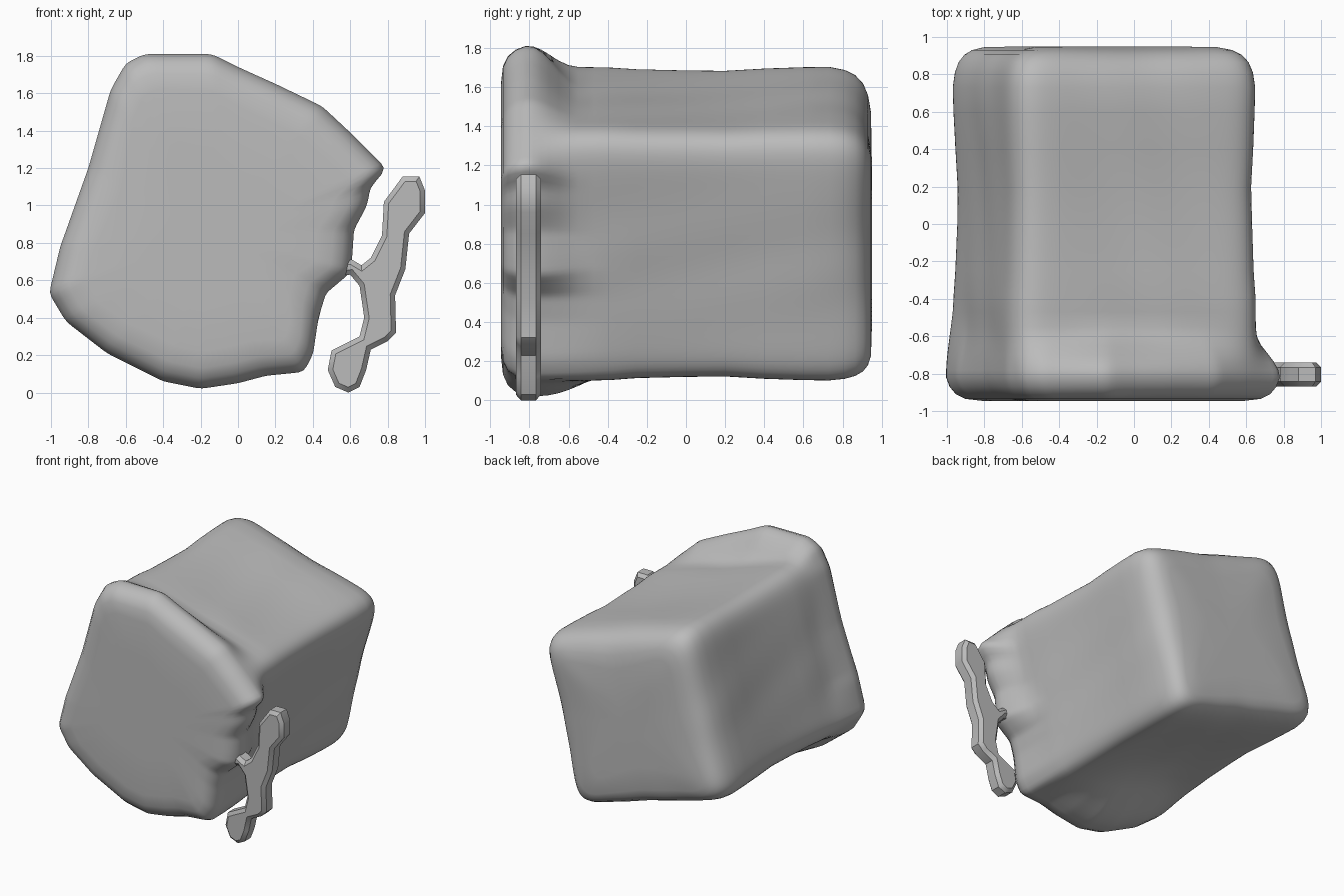
import bpy
import bmesh
import math
from mathutils import Vector
from mathutils.geometry import intersect_line_line_2d

default_cube = bpy.data.objects.get("Cube")
if default_cube:
    bpy.data.objects.remove(default_cube, do_unlink=True)

# One plain clay colour
clay = bpy.data.materials.new("clay_grey")
clay.use_nodes = True
colour = (0.5, 0.5, 0.5, 1)
clay.diffuse_color = colour
clay.node_tree.nodes["Principled BSDF"].inputs["Base Color"].default_value = colour

SEGMENTS = 220
CENTRE = Vector((-0.12, 0.85))

# Front rim outline and tilted square body outline, as (x, z)
front_outline = [(-0.5, 1.81), (-0.14, 1.81), (0, 1.74), (0.2, 1.65), (0.45, 1.53),
                 (0.6, 1.39), (0.8, 1.19), (0.71, 1.11), (0.69, 1.0), (0.62, 0.87),
                 (0.61, 0.72), (0.6, 0.64), (0.47, 0.53), (0.43, 0.4), (0.4, 0.2),
                 (0.35, 0.11), (0.15, 0.09), (0, 0.05), (-0.2, 0.02), (-0.4, 0.06),
                 (-0.7, 0.21), (-0.92, 0.38), (-1.01, 0.53), (-0.95, 0.78),
                 (-0.8, 1.2), (-0.68, 1.62), (-0.6, 1.76)]
body_outline = [(-0.63, 1.74), (0.68, 1.36), (0.34, 0.07), (-1.0, 0.45)]


def polar_radii(outline, smoothing):
    """Distance from the centre to the outline at even angles, softened."""
    points = [Vector(p) for p in outline]
    radii = []
    for i in range(SEGMENTS):
        angle = math.tau * i / SEGMENTS
        far = CENTRE + Vector((math.cos(angle), math.sin(angle))) * 4
        hits = [intersect_line_line_2d(CENTRE, far, points[k - 1], points[k])
                for k in range(len(points))]
        hits = [hit for hit in hits if hit]
        radii.append(max((hit - CENTRE).length for hit in hits) if hits else radii[-1])
    for _ in range(smoothing):
        radii = [(radii[i - 1] + 2 * radii[i] + radii[(i + 1) % SEGMENTS]) / 4
                 for i in range(SEGMENTS)]
    return radii


# Body stations: y, inset
stations = [(-0.945, 0.5), (-0.945, 0.2), (-0.935, 0.11), (-0.91, 0.055), (-0.87, 0.02),
            (-0.82, 0), (-0.78, 0), (-0.74, 0), (-0.7, 0), (-0.65, 0), (-0.6, 0),
            (-0.55, 0), (-0.47, 0), (-0.38, 0), (-0.25, 0.01), (0, 0.02), (0.2, 0.022),
            (0.4, 0.012), (0.6, 0), (0.73, 0), (0.81, 0.015), (0.865, 0.04),
            (0.905, 0.08), (0.93, 0.135), (0.945, 0.22), (0.95, 0.5)]


def body_share(y, angle):
    """How far the rim has faded into the body; slower along the underside."""
    under = max(0, -math.sin(angle))
    start = -0.83 + 0.08 * under + 0.03 * max(0, math.sin(angle))
    end = -0.54 + 0.38 * under
    t = min(1, max(0, (y - start) / (end - start)))
    return t * t * (3 - 2 * t)


def build_body():
    front = polar_radii(front_outline, 1)
    back = polar_radii(body_outline, 18)
    bm = bmesh.new()
    rings = []
    for y, inset in stations:
        ring = []
        for i in range(SEGMENTS):
            angle = math.tau * i / SEGMENTS
            share = body_share(y, angle)
            # the back edge is rounder on top than underneath
            softness = 0.9 + 0.3 * math.sin(angle) if y > 0.5 else 1
            radius = front[i] * (1 - share) + back[i] * share - inset * softness
            # gentle hand-shaped ripple
            radius += 0.004 * share * math.sin(5 * y + 3 * angle) * math.sin(9 * y - 7 * angle)
            ring.append(bm.verts.new((CENTRE.x + radius * math.cos(angle), y,
                                      CENTRE.y + radius * math.sin(angle))))
        rings.append(ring)
    for near, far in zip(rings, rings[1:]):
        for i in range(SEGMENTS):
            bm.faces.new((near[i - 1], near[i], far[i], far[i - 1]))
    # end caps
    for ring in (rings[0], rings[-1]):
        middle = bm.verts.new((CENTRE.x, ring[0].co.y, CENTRE.y))
        for i in range(SEGMENTS):
            bm.faces.new((ring[i - 1], ring[i], middle))
    bmesh.ops.recalc_face_normals(bm, faces=bm.faces)
    mesh = bpy.data.meshes.new("rounded_body")
    bm.to_mesh(mesh)
    bm.free()
    body = bpy.data.objects.new("rounded_body", mesh)
    bpy.context.collection.objects.link(body)
    mesh.materials.append(clay)
    return body


# Faceted side strand, joined to the rim by a short bridge
strand_outline = [(0.59, 0), (0.65, 0.03), (0.685, 0.12), (0.71, 0.23), (0.8, 0.275),
                  (0.845, 0.32), (0.84, 0.52), (0.895, 0.66), (0.915, 0.85), (1.0, 0.96),
                  (1.0, 1.08), (0.97, 1.155), (0.88, 1.155), (0.84, 1.1), (0.78, 1.02),
                  (0.77, 0.84), (0.71, 0.72), (0.66, 0.68), (0.61, 0.71), (0.5, 0.72),
                  (0.5, 0.62), (0.6, 0.63), (0.65, 0.57), (0.675, 0.4), (0.65, 0.3),
                  (0.5, 0.225), (0.48, 0.12), (0.52, 0.03)]


def build_strand():
    curve = bpy.data.curves.new("side_strand", "CURVE")
    curve.dimensions = "2D"
    curve.fill_mode = "BOTH"
    spline = curve.splines.new("POLY")
    spline.points.add(len(strand_outline) - 1)
    for point, (x, z) in zip(spline.points, strand_outline):
        point.co = (x, z, 0, 1)
    spline.use_cyclic_u = True
    curve.extrude = 0.038
    curve.bevel_depth = 0.026
    curve.bevel_resolution = 0
    curve.offset = -0.026
    curve.materials.append(clay)
    strand = bpy.data.objects.new("side_strand", curve)
    strand.location.y = -0.805
    strand.rotation_euler.x = math.pi / 2
    bpy.context.collection.objects.link(strand)
    return strand


def shade_part(obj, degrees):
    bpy.ops.object.select_all(action="DESELECT")
    obj.select_set(True)
    bpy.context.view_layer.objects.active = obj
    if obj.type == "CURVE":
        bpy.ops.object.convert(target="MESH")
    bpy.ops.object.shade_smooth_by_angle(angle=math.radians(degrees))


shade_part(build_body(), 60)
shade_part(build_strand(), 40)
